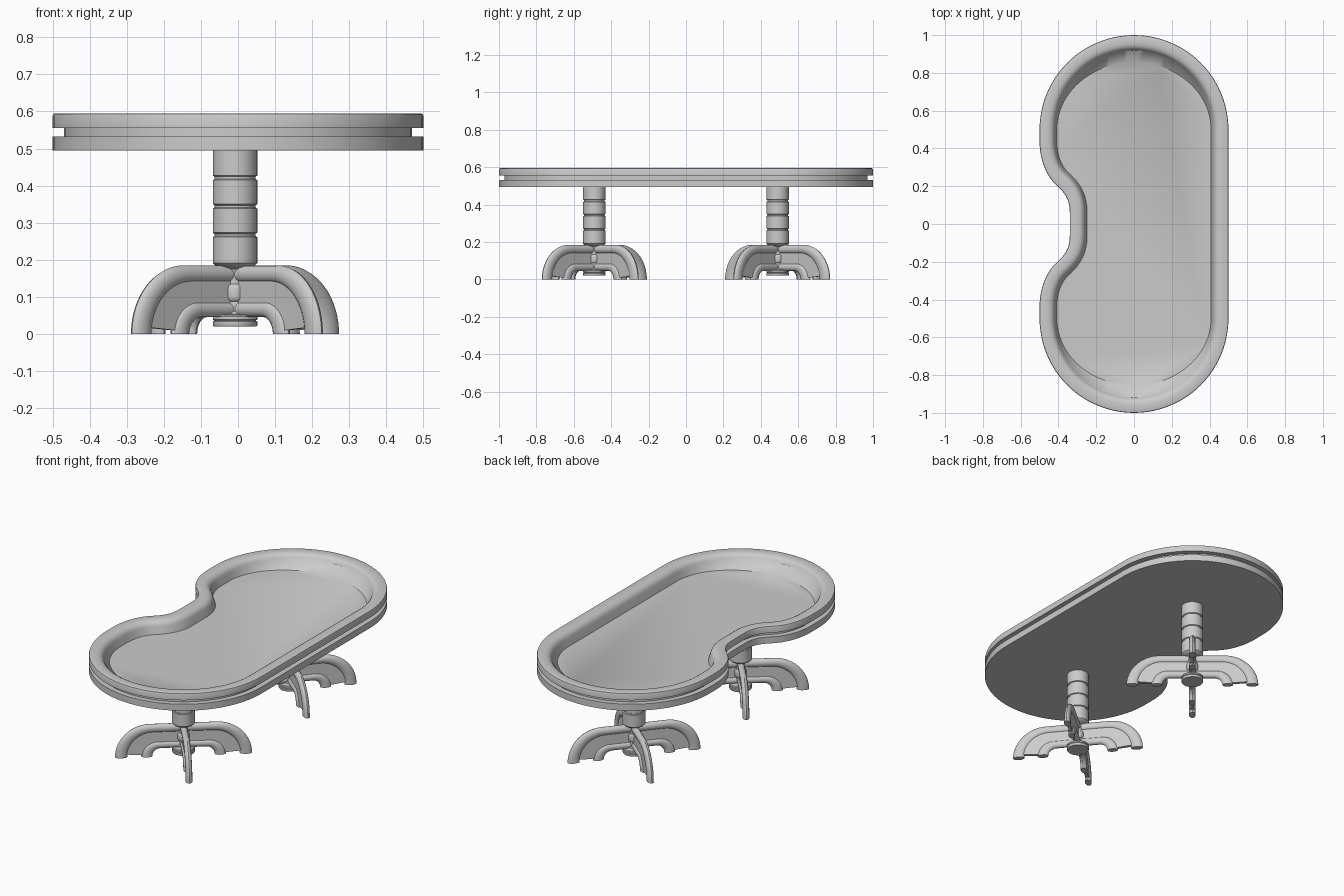
import bpy, bmesh, math
from mathutils import Vector
from mathutils.geometry import interpolate_bezier

if "Cube" in bpy.data.objects:
    bpy.data.objects.remove(bpy.data.objects["Cube"])


def make_object(name, bm, angle=35):
    bmesh.ops.recalc_face_normals(bm, faces=bm.faces)
    me = bpy.data.meshes.new(name)
    bm.to_mesh(me)
    bm.free()
    me.shade_smooth()
    me.set_sharp_from_angle(angle=math.radians(angle))
    ob = bpy.data.objects.new(name, me)
    bpy.context.collection.objects.link(ob)
    return ob


def skin(bm, rings):
    """Join closed rings of points with quads and cap both ends."""
    loops = [[bm.verts.new(p) for p in ring] for ring in rings]
    n = len(loops[0])
    for a, b in zip(loops, loops[1:]):
        for i in range(n):
            j = (i + 1) % n
            bm.faces.new((a[i], a[j], b[j], b[i]))
    bm.faces.new(loops[0])
    bm.faces.new(loops[-1])


# Table outline: two round ends, straight right side, dealer notch on the left
def table_outline():
    half = [Vector((0.5 * math.cos(a), 0.5 + 0.5 * math.sin(a)))
            for a in (math.pi * i / 48 for i in range(49))]
    bez = [((-.5, .44), (-.5, .33), (-.46, .25), (-.41, .205)),
           ((-.41, .205), (-.362, .162), (-.34, .125), (-.34, .06))]
    for k, seg in enumerate(bez):
        pts = interpolate_bezier(*[Vector(p) for p in seg], 13)
        half += [Vector((p[0], p[1])) for p in pts[k:]]
    return half + [Vector((p.x, -p.y)) for p in reversed(half)]


def inset_outline(pts, d):
    out = []
    for i, p in enumerate(pts):
        a = (p - pts[i - 1]).normalized()
        b = (pts[(i + 1) % len(pts)] - p).normalized()
        t = (a + b).normalized()
        out.append(p + Vector((-t.y, t.x)) * d)
    return out


# Table top: (inset, height, shrink of the round ends)
top_profile = [(0, .495, 1), (0, .533, 1), (.03, .533, 1), (.03, .556, 1),
               (0, .556, 1), (0, .588, 1), (.002, .593, 1), (.007, .595, 1),
               (.045, .595, 1), (.058, .592, 1), (.068, .586, 1),
               (.076, .577, 1), (.08, .567, 1), (.092, .525, .87)]
outline = table_outline()
rings = []
for d, z, k in top_profile:
    ring = []
    for p in inset_outline(outline, d):
        y = p.y
        if abs(y) > .5:
            y = math.copysign(.5 + (abs(y) - .5) * k, y)
        ring.append((p.x, y, z))
    rings.append(ring)
bm = bmesh.new()
skin(bm, rings)
make_object("table_top", bm)

# Turned pedestal: (radius, height), with three grooves in the shaft
column_profile = [(.058, .02), (.06, .023), (.06, .033), (.056, .036),
                  (.06, .039), (.06, .047), (.056, .051), (.032, .054),
                  (.027, .06), (.026, .088), (.031, .092), (.033, .098),
                  (.033, .124), (.031, .13), (.026, .134), (.026, .165),
                  (.031, .175), (.042, .18), (.052, .183), (.06, .191)]
for z in (.267, .344, .421):
    column_profile += [(.06, z - .006), (.055, z - .003),
                       (.055, z + .003), (.06, z + .006)]
column_profile.append((.06, .5))


def make_column(name, x, y):
    n = 40
    bm = bmesh.new()
    skin(bm, [[(x + r * math.cos(2 * math.pi * i / n),
                y + r * math.sin(2 * math.pi * i / n), z) for i in range(n)]
              for r, z in column_profile])
    make_object(name, bm)


# Leg: two rounded ribs joined by a thin web, swept out and down to the floor
def leg_point(t, u):
    """t: 0 outer edge to 1 inner edge; u: 0 at the column to 1 at the foot."""
    cx, rx, rz = .18 - .06 * t, .183 - .138 * t, .185 - .14 * t
    if u < 0.2:
        return .01 + (cx - .01) * u / .2, rz
    a = (u - .2) / .8 * math.pi / 2
    return cx + rx * math.sin(a), rz * math.cos(a)


def rib_section(t0, t1, w):
    n = 14
    return [((t0 + t1) / 2 - (t1 - t0) / 2 * math.cos(2 * math.pi * i / n),
             w * math.sin(2 * math.pi * i / n)) for i in range(n)]


leg_parts = [(rib_section(0, .33, .018), 1.0),
             ([(.25, -.009), (.78, -.009), (.78, .009), (.25, .009)], .94),
             (rib_section(.70, 1, .018), 1.0)]


def make_leg(name, x, y, angle):
    c, s = math.cos(angle), math.sin(angle)
    bm = bmesh.new()
    steps = 20
    for section, end in leg_parts:
        rings = []
        for u in [0] + [.2 + (end - .2) * i / steps for i in range(steps + 1)]:
            ring = []
            for t, w in section:
                r, z = leg_point(t, u)
                ring.append((x + r * c - w * s, y + r * s + w * c, z))
            rings.append(ring)
        skin(bm, rings)
    make_object(name, bm)


# Two pedestals, mirrored front to back
for label, side in (("front", 1), ("back", -1)):
    px, py = -.008, -.49 * side
    make_column(label + "_pedestal", px, py)
    for i in range(4):
        make_leg(f"{label}_leg_{i + 1}", px, py,
                 side * math.radians(40 + 90 * i))
